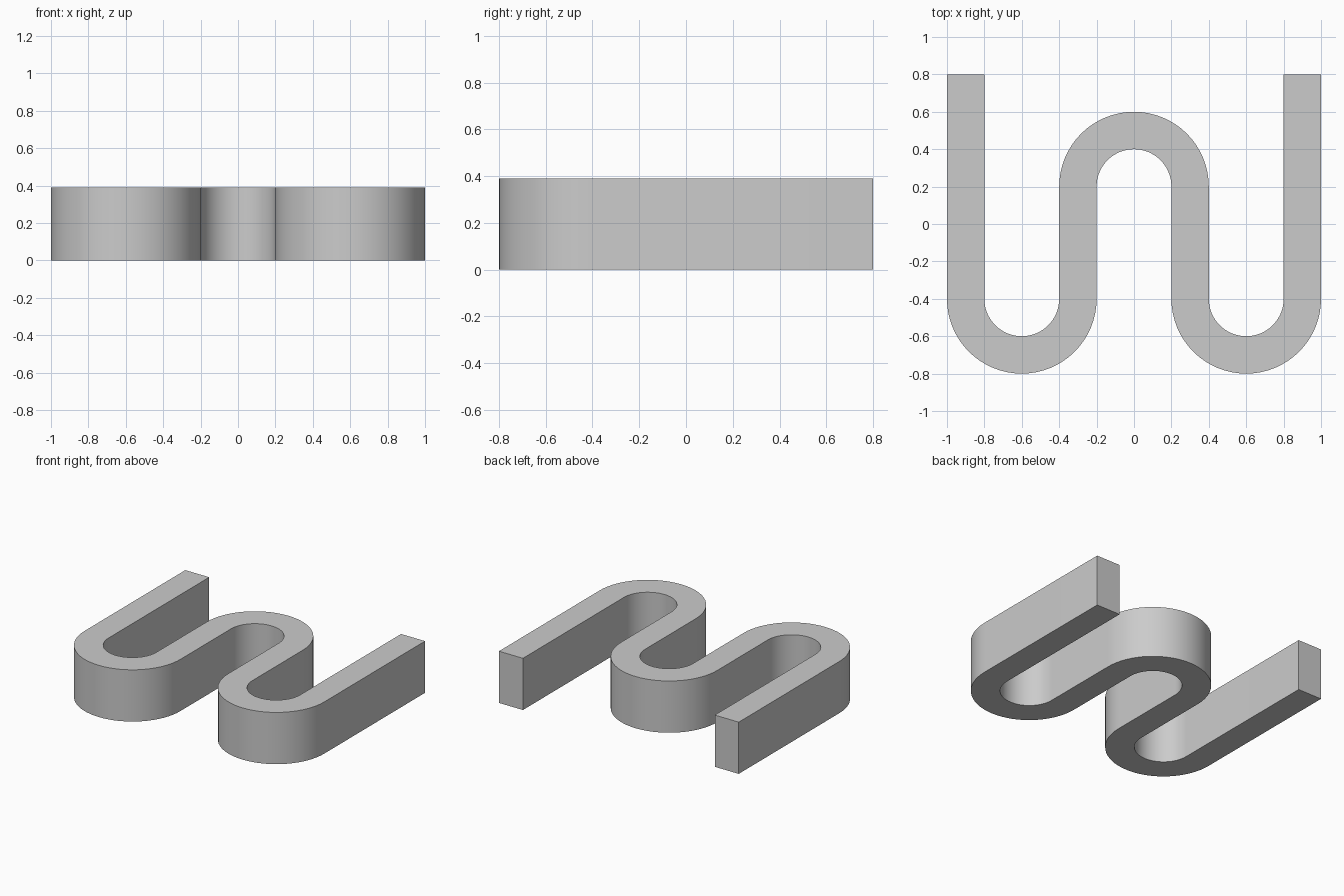
import bpy, bmesh, math
from mathutils import Vector

cube = bpy.data.objects.get("Cube")
if cube:
    bpy.data.objects.remove(cube, do_unlink=True)

HEIGHT = 0.39
HALF_WIDTH = 0.1
BEND_RADIUS = 0.3
SEGMENTS = 32

# Plain grey material
grey = bpy.data.materials.new("grey")
grey.use_nodes = True
colour = (0.6, 0.6, 0.6, 1)
grey.diffuse_color = colour
grey.node_tree.nodes["Principled BSDF"].inputs["Base Color"].default_value = colour

# Stations along the strip: centre point and sideways direction
stations = [(Vector((-0.9, 0.8, 0)), Vector((-1, 0, 0)))]


def add_bend(x, y, turn):
    """Half circle from left to right; turn 1 dips to the front, -1 to the back."""
    for i in range(SEGMENTS + 1):
        a = math.pi * i / SEGMENTS
        out = Vector((-math.cos(a), -turn * math.sin(a), 0))
        stations.append((Vector((x, y, 0)) + out * BEND_RADIUS, out * turn))


add_bend(-0.6, -0.4, 1)
add_bend(0, 0.2, -1)
add_bend(0.6, -0.4, 1)
stations.append((Vector((0.9, 0.8, 0)), Vector((1, 0, 0))))

# Sweep a rectangular section through the stations
bm = bmesh.new()
up = Vector((0, 0, HEIGHT))
rings = []
for point, side in stations:
    a, b = point + side * HALF_WIDTH, point - side * HALF_WIDTH
    rings.append([bm.verts.new(p) for p in (a, b, b + up, a + up)])
for r, s in zip(rings, rings[1:]):
    for i in range(4):
        j = (i + 1) % 4
        bm.faces.new((r[i], r[j], s[j], s[i]))
bm.faces.new(rings[0])
bm.faces.new(rings[-1])
bmesh.ops.recalc_face_normals(bm, faces=bm.faces)

mesh = bpy.data.meshes.new("serpentine_strip")
bm.to_mesh(mesh)
bm.free()
mesh.materials.append(grey)
strip = bpy.data.objects.new("serpentine_strip", mesh)
bpy.context.collection.objects.link(strip)

# Smooth bends with crisp edges
bpy.ops.object.select_all(action="DESELECT")
strip.select_set(True)
bpy.context.view_layer.objects.active = strip
bpy.ops.object.shade_smooth_by_angle(angle=math.radians(30))
